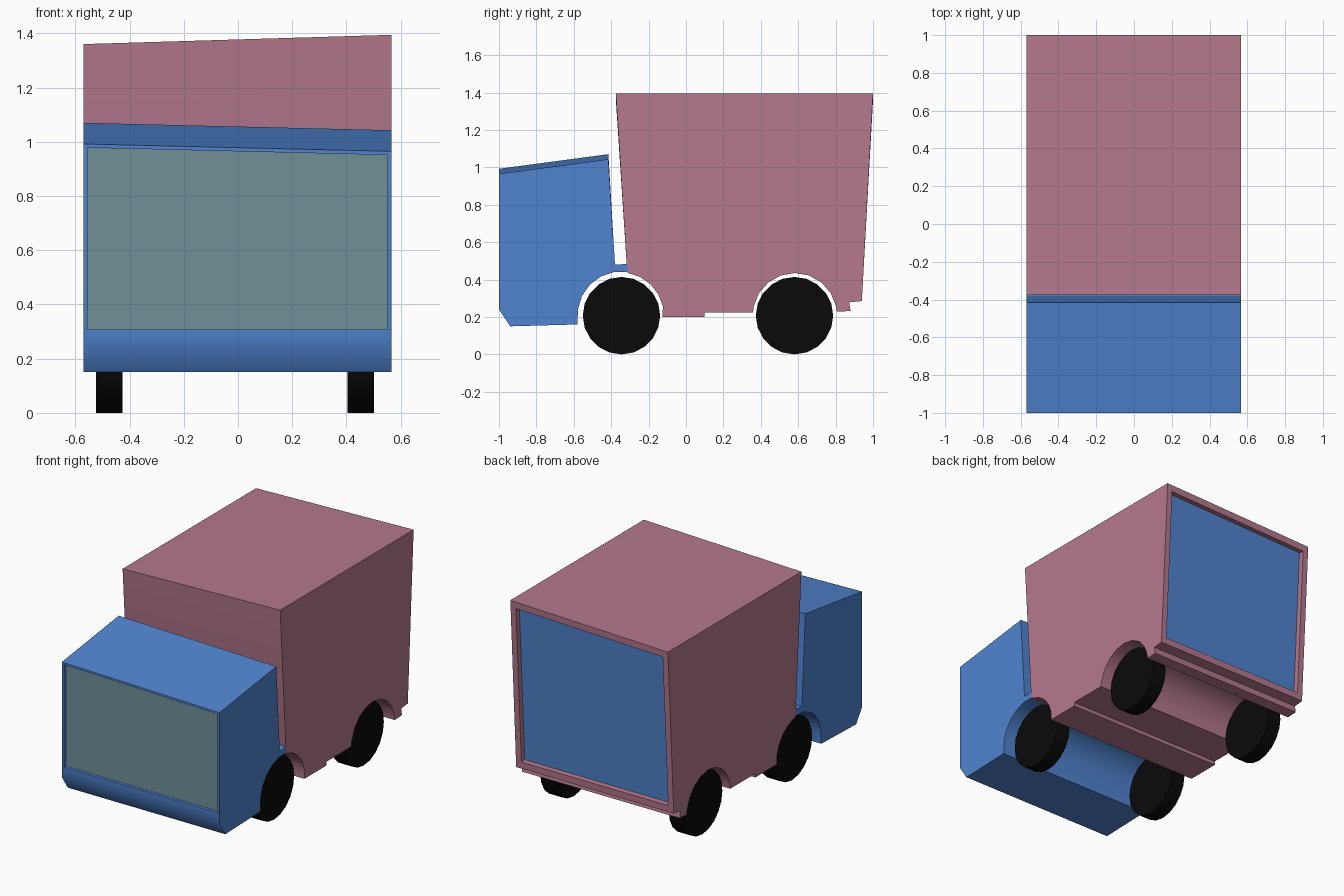
import bpy, bmesh, math
from mathutils import Vector

if "Cube" in bpy.data.objects:
    bpy.data.objects.remove(bpy.data.objects["Cube"])


def material(name, rgb):
    m = bpy.data.materials.new(name)
    m.diffuse_color = (*rgb, 1)
    m.use_nodes = True
    m.node_tree.nodes["Principled BSDF"].inputs["Base Color"].default_value = m.diffuse_color
    return m


BLUE = material("blue paint", (0.08, 0.23, 0.63))
PINK = material("pink paint", (0.46, 0.19, 0.27))
GLASS = material("window glass", (0.16, 0.28, 0.31))
BLACK = material("tyre black", (0.003, 0.003, 0.003))
X0, X1 = -0.57, 0.567


def arc(cy, cz, r, a0, a1, n):
    angles = [math.radians(a0 + (a1 - a0) * i / n) for i in range(n + 1)]
    return [(cy + r * math.cos(a), cz + r * math.sin(a)) for a in angles]


def body(name, profile, mats, normal, margins, depth, tilt):
    """Extrude a side profile across x, tilt its roof, recess one panel."""
    bm = bmesh.new()
    face = bm.faces.new([bm.verts.new((X0, y, z)) for y, z in profile])
    out = bmesh.ops.extrude_face_region(bm, geom=[face])["geom"]
    bmesh.ops.translate(bm, vec=(X1 - X0, 0, 0),
                        verts=[v for v in out if isinstance(v, bmesh.types.BMVert)])
    if face.is_valid and len(face.link_edges if hasattr(face, "link_edges") else face.edges) == 0:
        bm.faces.remove(face)
    bmesh.ops.recalc_face_normals(bm, faces=bm.faces)
    for v in bm.verts:
        if v.co.z > 0.9:
            v.co.z += tilt * (v.co.x - X1)
    bm.normal_update()

    # recessed panel on the largest face pointing along the given normal
    panel = max((f for f in bm.faces if f.normal.dot(normal) > 0.95),
                key=lambda f: f.calc_area())
    side, top, bottom = margins
    bmesh.ops.inset_individual(bm, faces=[panel], thickness=side)
    mid_z = panel.calc_center_median().z
    up = Vector((0, 0, 1))
    up = (up - panel.normal * up.dot(panel.normal)).normalized()
    for v in panel.verts:
        v.co += up * ((side - top) if v.co.z > mid_z else (bottom - side))
    push = -panel.normal * depth
    panel = bmesh.ops.extrude_discrete_faces(bm, faces=[panel])["faces"][0]
    bmesh.ops.translate(bm, vec=push, verts=panel.verts)
    panel.material_index = 1

    me = bpy.data.meshes.new(name)
    bm.to_mesh(me)
    bm.free()
    ob = bpy.data.objects.new(name, me)
    bpy.context.collection.objects.link(ob)
    for m in mats:
        me.materials.append(m)
    bpy.context.view_layer.objects.active = ob
    ob.select_set(True)
    bpy.ops.object.shade_smooth_by_angle(angle=math.radians(40))
    ob.select_set(False)


# Cab with windscreen
cab = [(-1, 0.965), (-1, 0.24), (-0.94, 0.15), (-0.58, 0.16)]
cab += arc(-0.347, 0.21, 0.233, 172, 81, 5)
cab += [(-0.315, 0.483), (-0.38, 0.48), (-0.415, 1.043)]
body("cab", cab, (BLUE, GLASS), Vector((0, -1, 0)), (0.022, 0.02, 0.075), 0.02, -0.024)

# Cargo box with rear door
cargo = [(-0.375, 1.395), (-0.315, 0.45)]
cargo += arc(-0.347, 0.21, 0.228, 81, 12, 4)
cargo += [(-0.125, 0.2), (0.1, 0.2), (0.1, 0.225), (0.358, 0.225)]
cargo += arc(0.582, 0.21, 0.225, 168, 12, 8)
cargo += [(0.805, 0.228), (0.88, 0.232), (0.872, 0.278), (0.94, 0.285), (1, 1.395)]
body("cargo_box", cargo, (PINK, BLUE), Vector((0, 1, 0)), (0.055, 0.06, 0.06), 0.035, 0.03)

# Wheels
for end, y in (("front", -0.345), ("rear", 0.58)):
    for side, x in (("left", -0.475), ("right", 0.453)):
        bpy.ops.mesh.primitive_cylinder_add(vertices=20, radius=0.207, depth=0.097,
                                            location=(x, y, 0.207),
                                            rotation=(0, math.pi / 2, 0))
        wheel = bpy.context.object
        wheel.name = f"{end}_{side}_wheel"
        wheel.data.materials.append(BLACK)
        bpy.ops.object.shade_smooth_by_angle(angle=math.radians(40))
